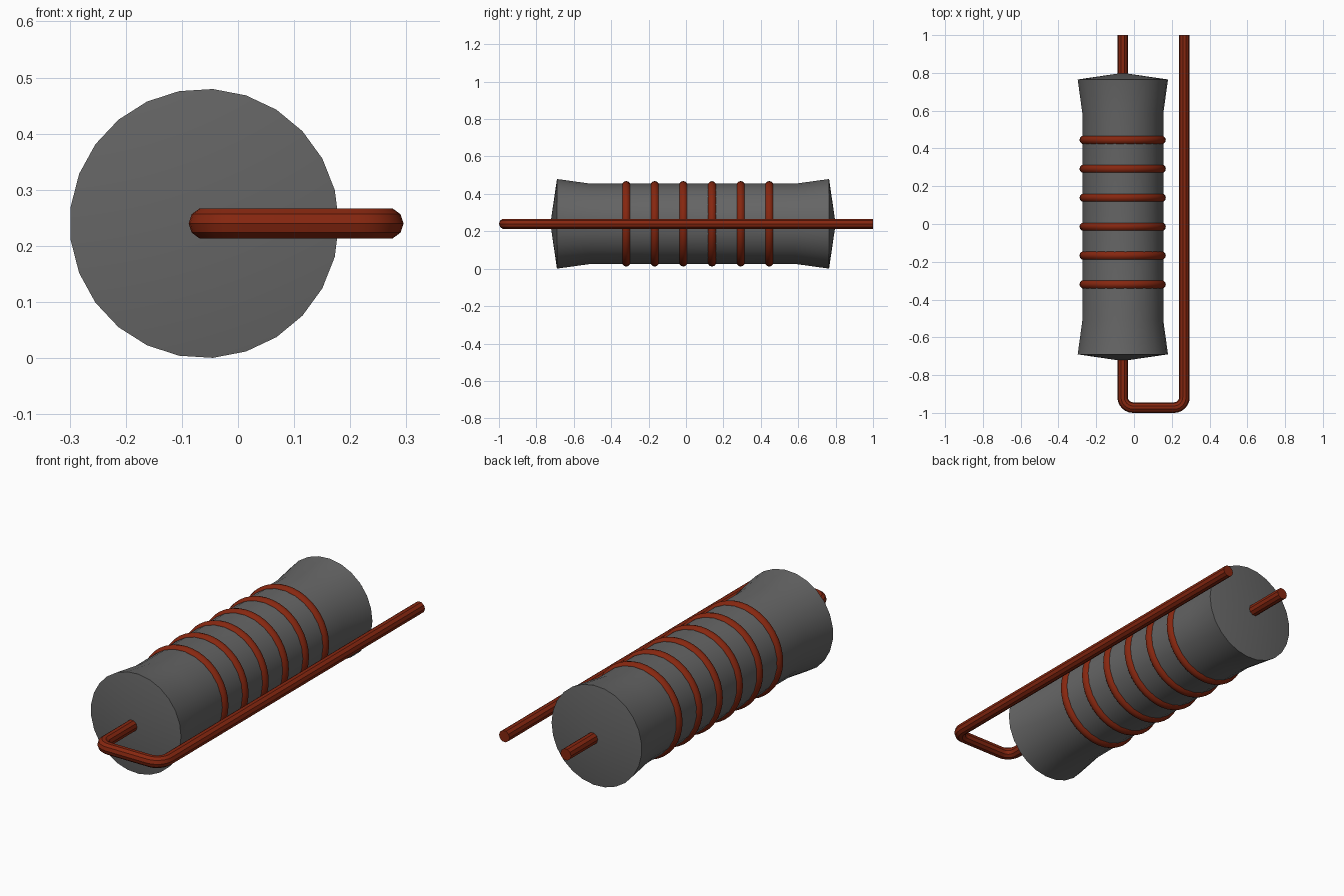
import bpy, bmesh, math
from mathutils import Matrix, Vector

cube = bpy.data.objects.get("Cube")
if cube:
    bpy.data.objects.remove(cube, do_unlink=True)

AXIS_X, AXIS_Z = -0.06, 0.24


def material(name, rgb):
    m = bpy.data.materials.new(name)
    m.use_nodes = True
    m.diffuse_color = (*rgb, 1)
    m.node_tree.nodes["Principled BSDF"].inputs["Base Color"].default_value = (*rgb, 1)
    return m


def smooth(obj):
    bpy.ops.object.select_all(action="DESELECT")
    obj.select_set(True)
    bpy.context.view_layer.objects.active = obj
    bpy.ops.object.shade_smooth_by_angle(angle=math.radians(30))


grey = material("dark grey ceramic", (0.13, 0.13, 0.13))
copper = material("red copper", (0.24, 0.02, 0.005))

# Core: spun profile of (radius, y), flared at both ends with shallow cone caps
profile = [(0, -0.725), (0.24, -0.69), (0.215, -0.51), (0.215, 0.585), (0.24, 0.765), (0, 0.80)]
SIDES = 25
bm = bmesh.new()
verts = [bm.verts.new((r, y, 0)) for r, y in profile]
edges = [bm.edges.new(pair) for pair in zip(verts, verts[1:])]
bmesh.ops.spin(bm, geom=verts + edges, cent=(0, 0, 0), axis=(0, 1, 0),
               angle=math.tau, steps=SIDES)
bmesh.ops.remove_doubles(bm, verts=bm.verts, dist=0.0005)
bmesh.ops.recalc_face_normals(bm, faces=bm.faces)
mesh = bpy.data.meshes.new("core")
bm.to_mesh(mesh)
bm.free()
core = bpy.data.objects.new("core", mesh)
core.location = (AXIS_X, 0, AXIS_Z)
bpy.context.collection.objects.link(core)
mesh.materials.append(grey)
smooth(core)

# Six wire rings around the core
for i in range(6):
    bpy.ops.mesh.primitive_torus_add(
        location=(AXIS_X, -0.32 + i * 0.153, AXIS_Z), rotation=(math.pi / 2, 0, 0),
        major_radius=0.206, minor_radius=0.0225, major_segments=40, minor_segments=12)
    ring = bpy.context.object
    ring.name = f"ring_{i + 1}"
    ring.data.materials.append(copper)
    smooth(ring)

# Lead wire: runs through the core, turns twice at the front and returns alongside
WIRE, BEND = 0.028, 0.055
LEFT, FRONT = 0.267, -0.972
path = [Vector((AXIS_X, 1, AXIS_Z))]
for cx, start in ((AXIS_X + BEND, math.pi), (LEFT - BEND, 1.5 * math.pi)):
    for k in range(7):
        a = start + k * math.pi / 12
        path.append(Vector((cx + BEND * math.cos(a), FRONT + BEND + BEND * math.sin(a), AXIS_Z)))
path.append(Vector((LEFT, 1, AXIS_Z)))

curve = bpy.data.curves.new("lead_wire", "CURVE")
curve.dimensions = "3D"
curve.bevel_depth = WIRE
curve.bevel_resolution = 3
curve.use_fill_caps = True
spline = curve.splines.new("POLY")
spline.points.add(len(path) - 1)
for point, co in zip(spline.points, path):
    point.co = (*co, 1)
lead = bpy.data.objects.new("lead_wire", curve)
bpy.context.collection.objects.link(lead)
curve.materials.append(copper)
bpy.ops.object.select_all(action="DESELECT")
lead.select_set(True)
bpy.context.view_layer.objects.active = lead
bpy.ops.object.convert(target="MESH")
smooth(bpy.context.object)
